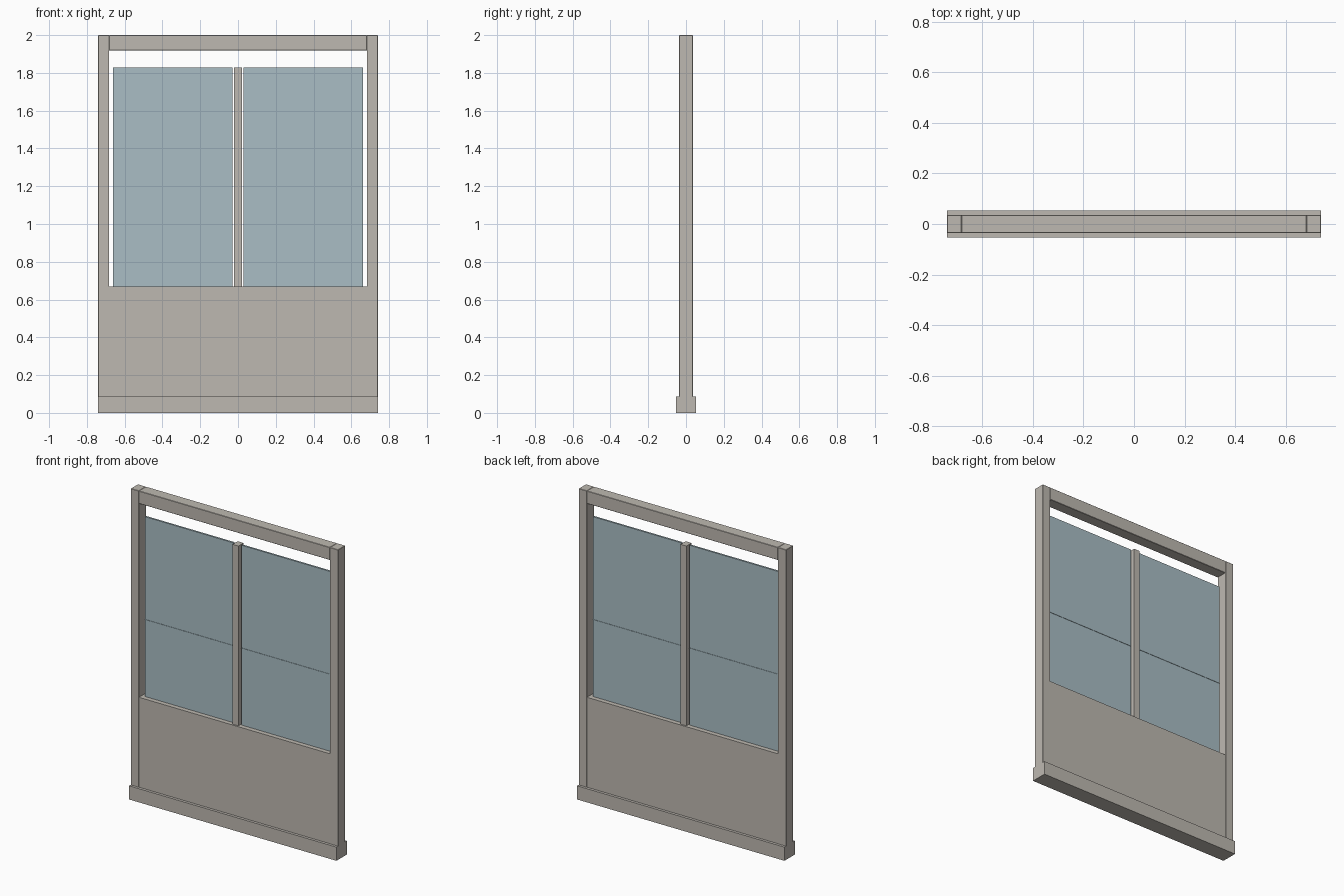
import bpy

if "Cube" in bpy.data.objects:
    bpy.data.objects.remove(bpy.data.objects["Cube"])


def material(name, rgb):
    m = bpy.data.materials.new(name)
    m.diffuse_color = (*rgb, 1.0)
    m.use_nodes = True
    m.node_tree.nodes["Principled BSDF"].inputs["Base Color"].default_value = m.diffuse_color
    return m


FRAME = material("warm_grey_frame", (0.515, 0.485, 0.44))
GLASS = material("pale_blue_glass", (0.40, 0.515, 0.56))


def box(name, x, y, z, mat, bevel=0.0):
    """Box spanning the (min, max) ranges x and z, with half depth y."""
    bpy.ops.mesh.primitive_cube_add(size=1)
    ob = bpy.context.object
    ob.name = name
    ob.location = ((x[0] + x[1]) / 2, 0, (z[0] + z[1]) / 2)
    ob.scale = (x[1] - x[0], 2 * y, z[1] - z[0])
    bpy.ops.object.transform_apply(location=True, rotation=False, scale=True)
    ob.data.materials.append(mat)
    if bevel:
        mod = ob.modifiers.new("soft_edge", 'BEVEL')
        mod.width = bevel
        mod.segments = 1
    return ob


W, IN, D = 0.74, 0.682, 0.0365      # outer half width, inner half width, half depth
PANEL_TOP, GLASS_TOP = 0.668, 1.828

# Frame: sill, head rail and solid lower panel
box("sill", (-W, W), 0.053, (0, 0.088), FRAME)
box("head_rail", (-IN, IN), D, (1.918, 2.0), FRAME, 0.002)
box("lower_panel", (-IN, IN), D - 0.001, (0.004, PANEL_TOP), FRAME)

# Centre mullion between the panes
box("centre_mullion", (-0.021, 0.021), 0.026, (PANEL_TOP, GLASS_TOP), FRAME)

# Mirrored side posts, panes and thin pane dividers
for side, s in (("left", -1), ("right", 1)):
    def span(a, b):
        return tuple(sorted((s * a, s * b)))
    box(side + "_post", span(IN, W), D, (0.004, 2.0), FRAME, 0.002)
    box(side + "_glass_pane", span(0.029, 0.661), 0.006, (PANEL_TOP, GLASS_TOP), GLASS)
    box(side + "_pane_divider", span(0.029, 0.661), 0.0085, (1.163, 1.166), GLASS)
